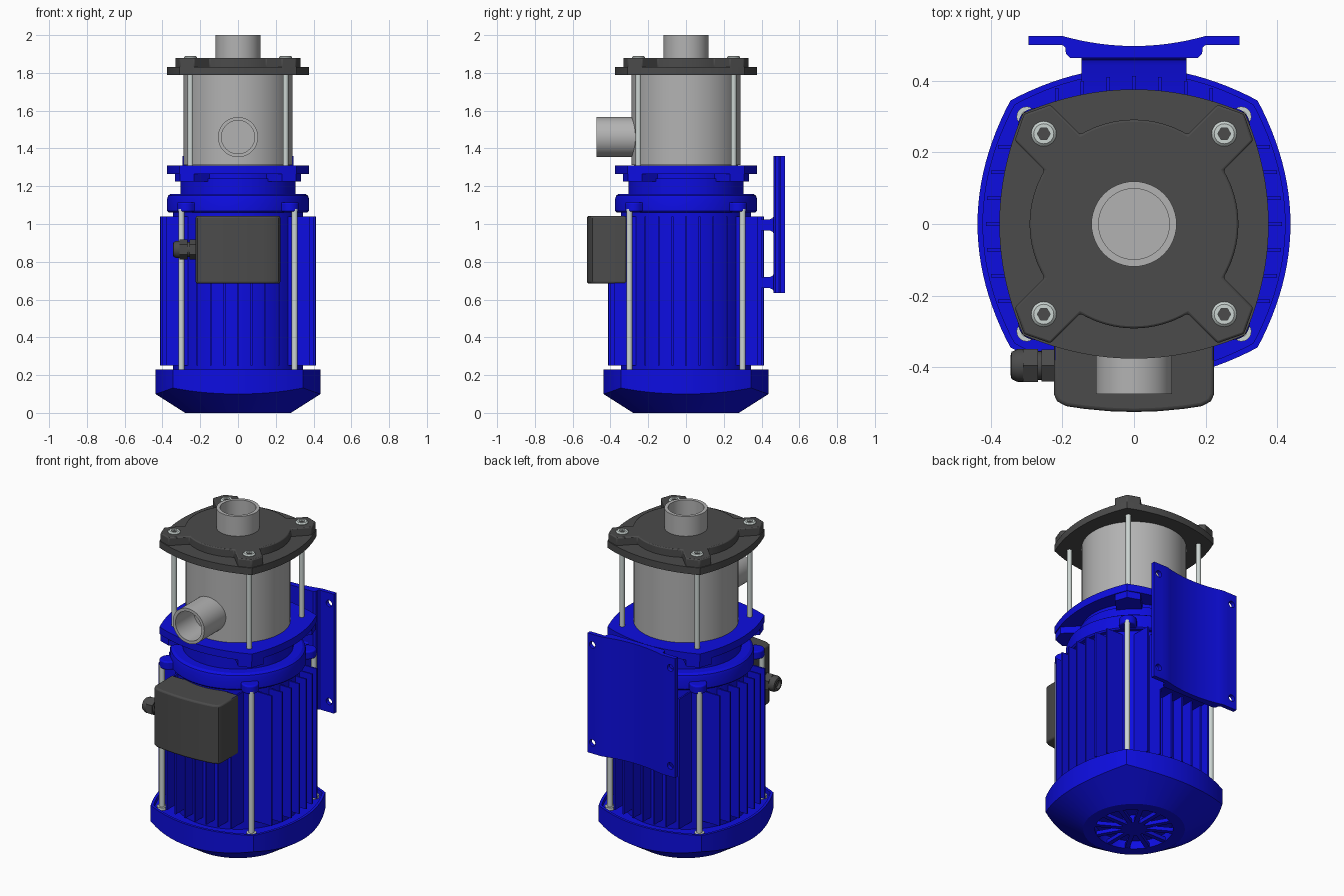
import bpy, bmesh, math
from mathutils import Matrix, Vector

if "Cube" in bpy.data.objects:
    bpy.data.objects.remove(bpy.data.objects["Cube"])

N = 96


def material(name, rgb):
    m = bpy.data.materials.new(name)
    m.diffuse_color = (*rgb, 1)
    m.use_nodes = True
    m.node_tree.nodes["Principled BSDF"].inputs["Base Color"].default_value = m.diffuse_color
    return m


BLUE = material("blue_paint", (0.004, 0.004, 0.75))
DARK = material("dark_grey", (0.07, 0.07, 0.07))
STEEL = material("steel", (0.45, 0.45, 0.45))
ZINC = material("zinc", (0.6, 0.66, 0.64))
CORNERS = [(sx, sy) for sx in (-1, 1) for sy in (-1, 1)]


def finish(name, bm, mat, xf=None):
    bmesh.ops.recalc_face_normals(bm, faces=bm.faces)
    if xf:
        bm.transform(xf)
    me = bpy.data.meshes.new(name)
    bm.to_mesh(me)
    bm.free()
    ob = bpy.data.objects.new(name, me)
    bpy.context.collection.objects.link(ob)
    me.materials.append(mat)
    return ob


def loft(name, rings, mat, xf=None, closed=False):
    """Skin equal-length rings of points; cap both ends or join them."""
    bm = bmesh.new()
    vs = [[bm.verts.new(p) for p in r] for r in rings]
    n = len(vs[0])
    pairs = list(zip(vs, vs[1:])) + ([(vs[-1], vs[0])] if closed else [])
    for a, b in pairs:
        for i in range(n):
            j = (i + 1) % n
            bm.faces.new((a[i], a[j], b[j], b[i]))
    if not closed:
        bm.faces.new(vs[0])
        bm.faces.new(vs[-1])
    return finish(name, bm, mat, xf)


def circle(r, z, n=48):
    return [(r * math.cos(2 * math.pi * i / n), r * math.sin(2 * math.pi * i / n), z) for i in range(n)]


def lathe(name, profile, mat, xf=None, n=48, closed=False):
    return loft(name, [circle(r, z, n) for r, z in profile], mat, xf, closed)


def prism(name, pts, z0, z1, mat, xf=None):
    return loft(name, [[(x, y, z) for x, y in pts] for z in (z0, z1)], mat, xf)


def box(name, x0, x1, y0, y1, z0, z1, mat, xf=None):
    return prism(name, [(x0, y0), (x1, y0), (x1, y1), (x0, y1)], z0, z1, mat, xf)


def bevel(ob, w, seg=3):
    m = ob.modifiers.new("bevel", 'BEVEL')
    m.width, m.segments, m.angle_limit = w, seg, math.radians(40)


def quad_sym(side):
    """Repeat one side's points around four quarter turns."""
    out = []
    for k in range(4):
        c, s = ((1, 0), (0, 1), (-1, 0), (0, -1))[k]
        out += [(x * c - y * s, x * s + y * c) for x, y in side]
    return out


def bulged(a, c):
    """Square with bulging sides: half width a at mid side, corner at (c, c)."""
    n = N // 4
    return quad_sym([(a - (a - c) * t * t, c * t) for t in (-1 + 2 * i / n for i in range(n))])


def at(x, y, z=0):
    return Matrix.Translation((x, y, z))


# fan cover: bulged square cut by a cone, shallow tray on top
out = bulged(0.437, 0.345)
unit = [Vector(p).normalized() for p in out]
ring = lambda r, z: [(u.x * r, u.y * r, z) for u in unit]
scaled = lambda s, z: [(x * s, y * s, z) for x, y in out]
cone = [(x, y, (math.hypot(x, y) - 0.28) * 0.1 / 0.157) for x, y in out]
loft("fan_cover", [ring(0.215, 0.05), ring(0.215, 0), ring(0.28, 0), cone,
                   scaled(1, 0.23), scaled(0.965, 0.23), scaled(0.965, 0.205)], BLUE)

# intake grille spokes and hub
lathe("grille_hub", [(0.07, 0.002), (0.07, 0.055)], BLUE)
for i in range(12):
    box(f"grille_spoke_{i}", 0.06, 0.22, -0.013, 0.013, 0.002, 0.025, BLUE,
        Matrix.Rotation(i * math.pi / 6, 4, 'Z'))

# motor body with end flange and neck
lathe("motor_body", [(0.345, 0.2), (0.345, 1.062), (0.368, 1.062), (0.375, 1.07), (0.375, 1.135),
                     (0.37, 1.15), (0.355, 1.16), (0.305, 1.16), (0.305, 1.24)], BLUE, n=N)

# cooling fins, parallel on each of the four sides
for k in range(4):
    rot = Matrix.Rotation(k * math.pi / 2, 4, 'Z')
    for i in range(-3, 4):
        y = i * 0.072
        tip = 0.414 - 0.08 * (y / 0.33) ** 2
        box(f"fin_{k}_{i + 3}", 0.24, tip, y - 0.005, y + 0.005, 0.25, 1.04, BLUE, rot)

# tie rods with lugs on the motor
for i, (sx, sy) in enumerate(CORNERS):
    p = at(sx * 0.3, sy * 0.3)
    lathe(f"motor_tie_rod_{i}", [(0.016, 0.2), (0.016, 1.08)], ZINC, p, 20)
    lathe(f"rod_foot_{i}", [(0.028, 0.2), (0.028, 0.222)], ZINC, p, 20)
    arc = [(0.39 + 0.048 * math.cos(t), 0.048 * math.sin(t))
           for t in (-math.pi / 2 + math.pi * j / 12 for j in range(13))]
    lug = prism(f"rod_lug_{i}", arc + [(0.28, 0.048), (0.28, -0.048)], 1.065, 1.115, BLUE,
                Matrix.Rotation(math.atan2(sy, sx), 4, 'Z'))
    bevel(lug, 0.008)

# pump flanges: thin bulged plate plus raised disc with four corner arms
plate = bulged(0.376, 0.31)
a0 = math.atan2(0.15, 0.25)
star = quad_sym([(0.2915 * math.cos(t), 0.2915 * math.sin(t))
                 for t in (-a0 + 2 * a0 * j / 16 for j in range(17))]
                + [(0.333, 0.233), (0.307, 0.307), (0.233, 0.333)])
prism("top_plate", plate, 1.79, 1.832, DARK)
bevel(prism("top_plate_arms", star, 1.82, 1.88, DARK), 0.006, 2)
prism("lower_flange", plate, 1.266, 1.31, BLUE)
prism("lower_flange_arms", star, 1.225, 1.28, BLUE)

# pump casing
lathe("pump_casing", [(0.275, 1.3), (0.275, 1.312), (0.288, 1.312), (0.288, 1.8)], STEEL, n=N)

# pump tie rods and socket head screws
hexa = circle(1, 0, 6)
hex24 = [Vector(hexa[i // 4]).lerp(Vector(hexa[(i // 4 + 1) % 6]), i % 4 / 4) for i in range(24)]
for i, (sx, sy) in enumerate(CORNERS):
    p = at(sx * 0.252, sy * 0.252)
    lathe(f"pump_tie_rod_{i}", [(0.015, 1.3), (0.015, 1.8)], ZINC, p, 20)
    sock = [[(v.x * 0.018, v.y * 0.018, z) for v in hex24] for z in (1.89, 1.872)]
    loft(f"screw_head_{i}", [circle(0.035, 1.86, 24), circle(0.035, 1.883, 24),
                             circle(0.028, 1.89, 24)] + sock, ZINC, p)

# discharge and suction pipes
lathe("top_pipe", [(0.119, 1.85), (0.119, 2.0), (0.099, 2.0), (0.099, 1.885)], STEEL)
lathe("front_pipe", [(0.106, 0.25), (0.106, 0.475), (0.088, 0.475), (0.088, 0.3)], STEEL,
      at(0, 0, 1.46) @ Matrix.Rotation(math.pi / 2, 4, 'X'))

# terminal box with slightly bulging lid
front = [(x / 10, -0.525 + 0.022 * (x / 2.2) ** 2) for x in (-1.9, -1.4, -0.7, 0, 0.7, 1.4, 1.9)]
tb = prism("terminal_box", [(-0.224, -0.315), (-0.224, -0.475), (-0.215, -0.495)] + front
           + [(0.215, -0.495), (0.224, -0.475), (0.224, -0.315)], 0.685, 1.042, DARK)
bevel(tb, 0.01)
box("terminal_box_pad", -0.18, 0.18, -0.33, -0.25, 0.72, 1.0, BLUE)

# cable gland
g = at(0, -0.395, 0.865) @ Matrix.Rotation(-math.pi / 2, 4, 'Y')
lathe("gland_nut", [(0.052, 0.22), (0.052, 0.258)], DARK, g, 6)
lathe("gland_neck", [(0.04, 0.25), (0.04, 0.28)], DARK, g, 24)
lathe("gland_cap_nut", [(0.053, 0.268), (0.053, 0.31)], DARK, g, 6)
lathe("gland_cap", [(0.046, 0.305), (0.046, 0.325), (0.038, 0.342), (0.025, 0.345),
                    (0.02, 0.33)], DARK, g, 24)

# wall bracket plate with concave back and bolt holes
arc = [(x, 0.497 + 0.028 * (x / 0.2) ** 2) for x in (0.2 - 0.4 * i / 16 for i in range(17))]
under = [(-0.2, 0.5), (-0.192, 0.493), (-0.19, 0.475), (-0.178, 0.464)]
outline = [(0.295, 0.525)] + arc + [(-0.295, 0.525), (-0.295, 0.5)] + under
outline += [(-x, y) for x, y in reversed(under)] + [(0.295, 0.5)]
bracket = prism("wall_bracket", outline, 0.635, 1.36, BLUE)
for sx in (-1, 1):
    for z in (0.7, 1.295):
        cut = lathe("hole_cutter", [(0.02, -0.6), (0.02, -0.4)], BLUE,
                    at(sx * 0.262, 0, z) @ Matrix.Rotation(math.pi / 2, 4, 'X'), 24)
        cut.hide_render = True
        m = bracket.modifiers.new("hole", 'BOOLEAN')
        m.object, m.operation, m.solver = cut, 'DIFFERENCE', 'EXACT'
        bpy.context.view_layer.objects.active = bracket
        bpy.ops.object.modifier_apply(modifier=m.name)
        bpy.data.objects.remove(cut)

# two bracket arms reaching back to the motor, flared at the plate
for name, z, s in (("lower_bracket_arm", 0.69, 1), ("upper_bracket_arm", 0.995, 1)):
    prof = [(0.3, -0.03), (0.445, -0.03), (0.458, -0.036), (0.466, -0.05),
            (0.466, 0.05), (0.458, 0.036), (0.445, 0.03), (0.3, 0.03)]
    loft(name, [[(x, y, z + dz) for y, dz in prof] for x in (-0.147, 0.147)], BLUE)

# smooth shading with sharp edges kept
for ob in bpy.data.objects:
    ob.select_set(True)
    bpy.context.view_layer.objects.active = ob
bpy.ops.object.shade_smooth_by_angle(angle=math.radians(30))
